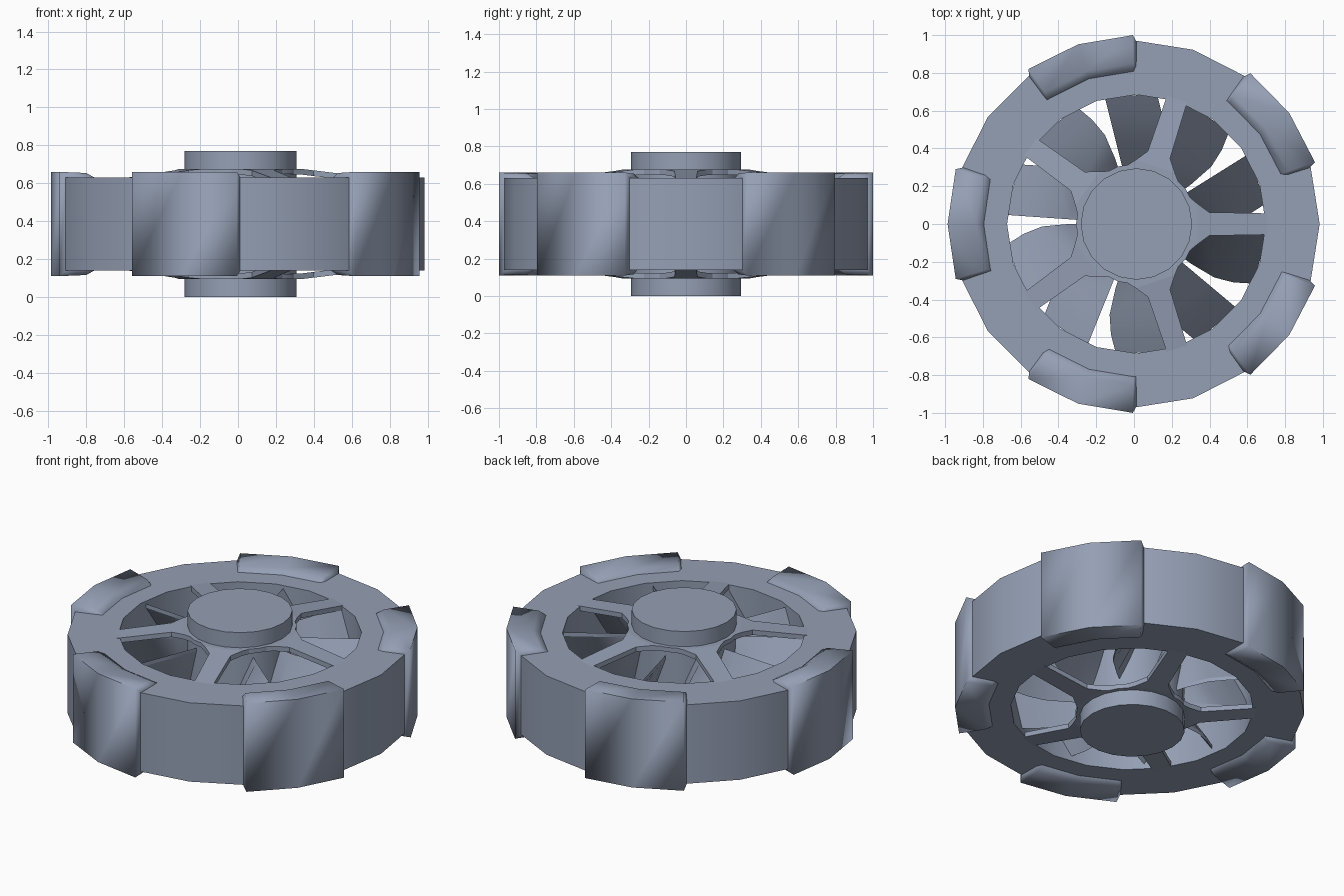
import bpy, bmesh, math

if "Cube" in bpy.data.objects:
    bpy.data.objects.remove(bpy.data.objects["Cube"])

CX, H, N = 0.013, 0.77, 20          # axis offset, total height, ring sides
MID = H / 2

mat = bpy.data.materials.new("blue_grey")
mat.diffuse_color = (0.30, 0.35, 0.46, 1)
mat.use_nodes = True
mat.node_tree.nodes["Principled BSDF"].inputs["Base Color"].default_value = mat.diffuse_color


def loft(name, sections, closed=False, smooth=30):
    """Skin equal-length point loops; cap the ends unless closed."""
    bm = bmesh.new()
    rows = [[bm.verts.new(p) for p in s] for s in sections]
    n = len(rows[0])
    pairs = list(zip(rows, rows[1:]))
    if closed:
        pairs.append((rows[-1], rows[0]))
    else:
        bm.faces.new(rows[0])
        bm.faces.new(rows[-1])
    for a, b in pairs:
        for i in range(n):
            j = (i + 1) % n
            bm.faces.new((a[i], a[j], b[j], b[i]))
    bmesh.ops.recalc_face_normals(bm, faces=bm.faces)
    me = bpy.data.meshes.new(name)
    bm.to_mesh(me)
    bm.free()
    me.materials.append(mat)
    ob = bpy.data.objects.new(name, me)
    bpy.context.collection.objects.link(ob)
    if smooth:
        bpy.context.view_layer.objects.active = ob
        ob.select_set(True)
        bpy.ops.object.shade_smooth_by_angle(angle=math.radians(smooth))
        ob.select_set(False)
    return ob


def polar(r, deg, z, side=0.0):
    a = math.radians(deg)
    return (CX + r * math.cos(a) - side * math.sin(a),
            r * math.sin(a) + side * math.cos(a), z)


def disc(name, r, z0, z1):
    loft(name, [[polar(r, 360 * i / N, z) for i in range(N)] for z in (z0, z1)])


# Tyre ring
ring = [(0.685, 0.14), (0.97, 0.14), (0.97, 0.63), (0.685, 0.63)]
loft("tyre_ring", [[polar(r, 360 * i / N, z) for r, z in ring] for i in range(N)],
     closed=True)

# Five raised tread blocks wrapping over the rim edges
outer = [(0.80, 0.145), (0.85, 0.116), (1.0, 0.11),
         (1.0, 0.66), (0.85, 0.654), (0.80, 0.625)]
inner = [(0.80, 0.145), (0.84, 0.142), (0.965, 0.14),
         (0.965, 0.63), (0.84, 0.628), (0.80, 0.625)]
for k in range(5):
    c = 36 + 72 * k
    loft("tread_block", [[polar(r, c + d, z) for r, z in prof]
                         for d, prof in ((-18, inner), (-16.9, outer), (0, outer),
                                         (16.9, outer), (18, inner))], smooth=75)

# Hub axle
disc("hub", 0.295, 0, H)

# Collar and five sloping spokes on both faces
for flip in (False, True):
    def fz(z):
        return H - z if flip else z
    disc("hub_collar", 0.32, fz(0.648), fz(0.676))
    for k in range(5):
        secs = []
        for r, w, top in ((0.26, 0.16, 0.676), (0.32, 0.11, 0.676),
                          (0.385, 0.062, 0.668), (0.71, 0.056, 0.628)):
            secs.append([polar(r, 72 * k, fz(z), s)
                         for s, z in ((-w, top - 0.03), (w, top - 0.03),
                                      (w, top), (-w, top))])
        loft("spoke", secs, smooth=0)

# Ten pitched fan blades: low on the clockwise edge, high on the other
LOW, HIGH, T = 0.17, 0.60, 0.012
for k in range(10):
    secs = []
    for r, a0 in ((0.28, 0), (0.36, 0), (0.50, 1.5), (0.60, 5), (0.695, 9)):
        lo, hi = 36 * k + a0, 36 * k + 32
        secs.append([polar(r, lo, LOW), polar(r, hi, HIGH - T),
                     polar(r, hi, HIGH + T), polar(r, lo, LOW + 2 * T)])
    loft("fan_blade", secs)
